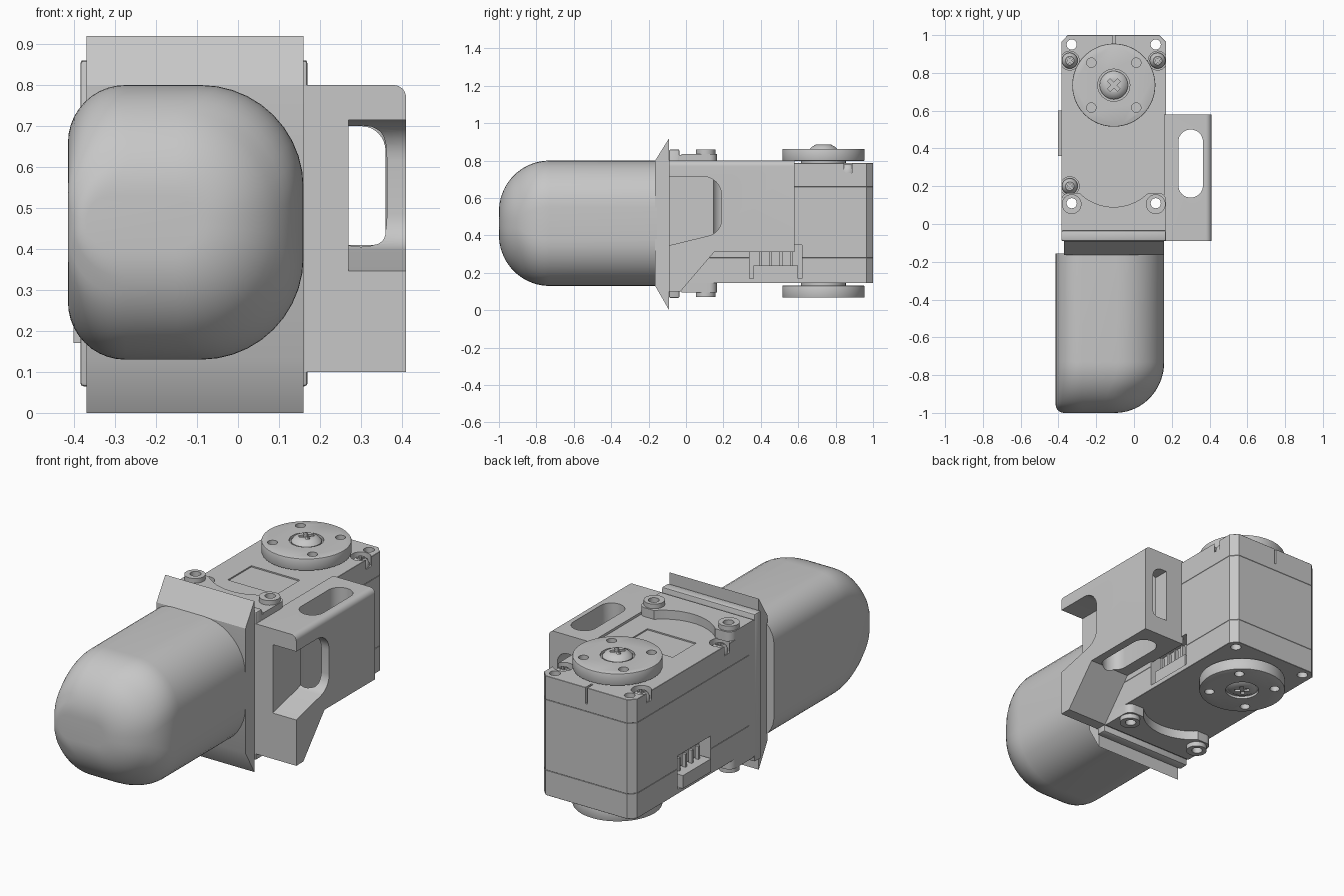
import bpy, bmesh, math
from mathutils import Vector

cube = bpy.data.objects.get("Cube")
if cube:
    bpy.data.objects.remove(cube, do_unlink=True)

grey = bpy.data.materials.new("plain grey")
grey.use_nodes = True
COLOUR = (0.57, 0.57, 0.57, 1)
grey.diffuse_color = COLOUR
grey.node_tree.nodes["Principled BSDF"].inputs["Base Color"].default_value = COLOUR

CX, MID = -0.107, 0.465          # servo centre line and mid height
LEFT, RIGHT = -0.385, 0.17       # servo sides


def rounded(corners, steps=8):
    """Polygon whose corners (u, v, radius) are replaced by arcs."""
    out = []
    n = len(corners)
    for i, (u, v, r) in enumerate(corners):
        p = Vector((u, v))
        if r <= 0:
            out.append(p)
            continue
        a = (Vector(corners[i - 1][:2]) - p).normalized()
        b = (Vector(corners[(i + 1) % n][:2]) - p).normalized()
        half = a.angle(b) / 2
        centre = p + (a + b).normalized() * (r / math.sin(half))
        s = p + a * (r / math.tan(half)) - centre
        e = p + b * (r / math.tan(half)) - centre
        start = math.atan2(s.y, s.x)
        sweep = math.atan2(s.x * e.y - s.y * e.x, s.dot(e))
        for k in range(steps + 1):
            t = start + sweep * k / steps
            out.append(centre + Vector((math.cos(t), math.sin(t))) * r)
    return out


def rect(u0, u1, v0, v1, r=0):
    return rounded([(u0, v0, r), (u1, v0, r), (u1, v1, r), (u0, v1, r)])


def make(name, bm):
    bmesh.ops.recalc_face_normals(bm, faces=bm.faces)
    me = bpy.data.meshes.new(name)
    bm.to_mesh(me)
    bm.free()
    me.materials.append(grey)
    ob = bpy.data.objects.new(name, me)
    bpy.context.collection.objects.link(ob)
    return ob


def loft(name, rings):
    bm = bmesh.new()
    vs = [[bm.verts.new(p) for p in ring] for ring in rings]
    n = len(vs[0])
    for a, b in zip(vs, vs[1:]):
        for i in range(n):
            bm.faces.new((a[i], a[(i + 1) % n], b[(i + 1) % n], b[i]))
    bm.faces.new(vs[0])
    bm.faces.new(vs[-1])
    return make(name, bm)


def prism(name, pts, axis, a, b):
    place = {"x": lambda p, t: (t, p[0], p[1]),
             "y": lambda p, t: (p[0], t, p[1]),
             "z": lambda p, t: (p[0], p[1], t)}[axis]
    return loft(name, [[place(p, t) for p in pts] for t in (a, b)])


def box(name, x0, x1, y0, y1, z0, z1):
    return prism(name, rect(x0, x1, y0, y1), "z", z0, z1)


def disc(name, x, y, r, z0, z1, n=32):
    pts = [(x + r * math.cos(k * math.tau / n), y + r * math.sin(k * math.tau / n)) for k in range(n)]
    return prism(name, pts, "z", z0, z1)


def bake(ob):
    deps = bpy.context.evaluated_depsgraph_get()
    me = bpy.data.meshes.new_from_object(ob.evaluated_get(deps))
    ob.modifiers.clear()
    ob.data = me


def cut(ob, *tools, op="DIFFERENCE"):
    for t in tools:
        m = ob.modifiers.new("cut", "BOOLEAN")
        m.object, m.operation, m.solver = t, op, "EXACT"
        bake(ob)
        bpy.data.objects.remove(t, do_unlink=True)
    return ob


def bevel(ob, w, seg=2):
    m = ob.modifiers.new("edge", "BEVEL")
    m.width, m.segments, m.limit_method, m.angle_limit = w, seg, "ANGLE", math.radians(50)
    bake(ob)
    return ob


# Finger: rounded sections that shrink towards the tip
def finger_ring(y, t):
    h = 0.063 + 0.272 * math.cos(t)
    right = -0.10 + 0.26 * math.cos(t)
    d = min(1, max(0, (-y - 0.955) / 0.045))
    left = -0.37 - 0.045 * math.sqrt(1 - d * d)
    rl, rr = min(0.14, h * 0.9), min(0.25, h * 0.9, (right - left) * 0.55)
    pts = rounded([(left, MID - h, rl), (right, MID - h, rr), (right, MID + h, rr), (left, MID + h, rl)], 10)
    return [(p[0], y, p[1]) for p in pts]


N = 18
loft("finger", [finger_ring(-0.155, 0)] +
     [finger_ring(-0.73 - 0.27 * math.sin(k * math.pi / 2 / N), k * math.pi / 2 / N) for k in range(N + 1)])

# Flared flange and mounting plate between finger and servo
prism("flange", [(-0.165, 0.13), (-0.09, 0), (-0.09, 0.92), (-0.165, 0.8)], "x", -0.37, 0.16)
bevel(box("mount_plate", LEFT, RIGHT, -0.09, -0.035, 0.065, 0.86), 0.008)
box("mount_neck", LEFT, RIGHT, -0.037, 0.012, 0.1, 0.83)

# Side bracket with strap slots
side = [(-0.09, 0.1), (-0.03, 0.1), (0.15, 0.31), (0.58, 0.31), (0.58, 0.8), (-0.09, 0.8)]
bracket = prism("side_bracket", side, "x", 0.16, 0.41)
corner = prism("corner", rounded([(0.1, 0, 0), (0.45, 0, 0), (0.45, 0.1, 0), (0.41, 0.1, 0),
                                  (0.41, 0.8, 0.03), (0.1, 0.8, 0)]), "y", -0.2, 0.7)
cut(bracket, corner, op="INTERSECT")
window = rounded([(-0.2, 0.32, 0), (0.19, 0.415, 0.09), (0.19, 0.715, 0.1), (-0.2, 0.715, 0)])
channel = rounded([(0.27, 0.41, 0), (0.36, 0.41, 0.03), (0.36, 0.7, 0.06), (0.27, 0.7, 0)])
cut(bracket, prism("window", window, "x", 0.27, 0.5),
    prism("channel", channel, "y", 0.0, 0.7),
    prism("slot", rect(0.235, 0.365, 0.14, 0.5, 0.064), "z", 0, 1))

# Servo case: three stacked shells with chamfered rear corners
plan = [(LEFT, 0.0), (RIGHT, 0.0), (RIGHT, 0.965), (RIGHT - 0.035, 1.0), (LEFT + 0.035, 1.0), (LEFT, 0.965)]
SCREWS = [(0.125, 0.865), (-0.34, 0.865), (-0.34, 0.2)]
HOLES = [(x, y) for x in (-0.33, 0.115) for y in (0.11, 0.95)]
for name, z0, z1 in (("case_bottom", 0.145, 0.28), ("case_middle", 0.28, 0.66), ("case_top", 0.66, 0.787)):
    case = bevel(prism(name, plan, "z", z0, z1), 0.0015, 1)
    cut(case, *[disc("hole", x, y, 0.027, 0, 1, 20) for x, y in HOLES])
    if name == "case_top":
        cut(case, *[disc("pocket", x, y, 0.05, 0.735, 1) for x, y in SCREWS])
        cut(case, box("label", -0.25, 0.04, 0.27, 0.47, 0.78, 1),
            box("rear_notch", CX - 0.006, CX + 0.006, 0.95, 1.1, 0.7, 1))
    else:
        top = 0.3 if name == "case_bottom" else 0.35
        for x in (LEFT, RIGHT):
            cut(case, box("socket", x - 0.07, x + 0.07, 0.34, 0.62, 0.17, top))
bevel(box("rear_clip", CX - 0.07, CX + 0.07, 0.98, 1.0, 0.15, 0.2), 0.004, 1)

# Connector housings and pins on both sides
for tag, s in (("left", 1), ("right", -1)):
    x = CX + s * 0.245
    box(f"{tag}_connector", x - 0.05, x + 0.025, 0.36, 0.6, 0.17, 0.24)
    for k in range(4):
        y = 0.39 + k * 0.055
        box(f"{tag}_pin_{k}", x - 0.005, x + 0.015, y, y + 0.015, 0.23, 0.31)


def screw(name, x, y, r, z, h):
    """Domed head with a cross recess."""
    bands = [(r, 0), (r, 0.35), (r * 0.85, 0.7), (r * 0.55, 1)]
    head = loft(name, [[(x + q * math.cos(k * math.tau / 28), y + q * math.sin(k * math.tau / 28), z + h * f)
                        for k in range(28)] for q, f in bands])
    a, w = r * 0.5, r * 0.13
    cross = [(a, w), (w, w), (w, a), (-w, a), (-w, w), (-a, w), (-a, -w), (-w, -w), (-w, -a), (w, -a), (w, -w), (a, -w)]
    turn = math.sqrt(0.5)
    pts = [(x + (u - v) * turn, y + (u + v) * turn) for u, v in cross]
    return cut(head, prism("cross", pts, "z", z + h * 0.4, z + h * 3))


for i, (x, y) in enumerate(SCREWS):
    screw(f"case_screw_{i}", x, y, 0.042, 0.735, 0.045)

# Output discs and mounting lugs, repeated above and below the servo
for tag, s in (("upper", 1), ("lower", -1)):
    def z(h):
        return MID + s * h
    disc(f"{tag}_hub", CX, 0.735, 0.12, z(0.31), z(0.345))
    horn = bevel(disc(f"{tag}_horn", CX, 0.735, 0.22, z(0.333), z(0.398), 64), 0.005)
    spots = [(CX + 0.168 * math.cos(a), 0.735 + 0.168 * math.sin(a))
             for a in (math.radians(45 + 90 * k) for k in range(4))]
    cut(horn, *[disc("hole", x, y, 0.025, z(0.36), z(0.5), 20) for x, y in spots],
        disc("recess", CX, 0.735, 0.085, z(0.385), z(0.5)))
    screw(f"{tag}_horn_screw", CX, 0.735, 0.075, z(0.38), 0.04 if s > 0 else -0.018)
    # Lug strip with a curved clearance
    strip = rounded([(LEFT, -0.025, 0), (RIGHT, -0.025, 0), (RIGHT, 0.165, 0.04), (LEFT, 0.165, 0.04)])
    cut(prism(f"{tag}_lug", strip, "z", z(0.318), z(0.37)),
        disc("clearance", CX, 0.35, 0.26, z(0.2), z(0.5), 64),
        *[disc("hole", x, 0.11, 0.027, z(0.2), z(0.5), 20) for x in (-0.33, 0.115)])
    for side_name, x in (("right", -0.33), ("left", 0.115)):
        cut(disc(f"{tag}_{side_name}_boss", x, 0.105, 0.052, z(0.33), z(0.395)),
            disc("hole", x, 0.11, 0.027, z(0.2), z(0.5), 20))

# Smooth shading with sharp edges kept
bpy.ops.object.select_all(action="DESELECT")
for ob in bpy.context.scene.objects:
    if ob.type == "MESH" and grey.name in ob.data.materials:
        ob.select_set(True)
        bpy.context.view_layer.objects.active = ob
bpy.ops.object.shade_smooth_by_angle(angle=math.radians(30))
